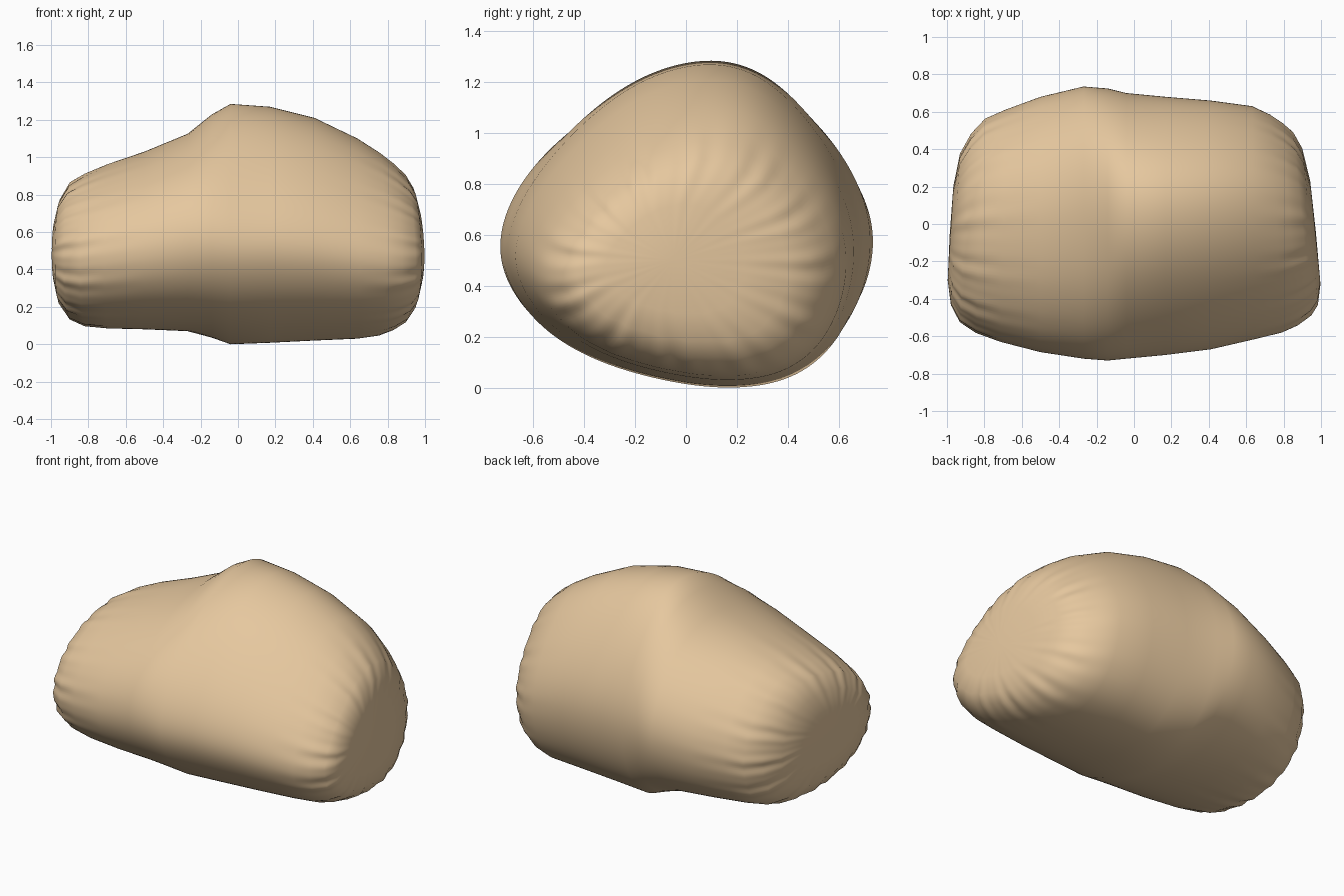
import bpy, bmesh, math
from mathutils import Vector

if "Cube" in bpy.data.objects:
    bpy.data.objects.remove(bpy.data.objects["Cube"])

# Cross-sections (y, z) of the tall right half and the lower left half
TALL = [(-.73, .54), (-.68, .71), (-.56, .89), (-.36, 1.09), (-.14, 1.23), (.11, 1.285),
        (.32, 1.225), (.51, 1.04), (.65, .82), (.715, .60), (.685, .36), (.585, .16),
        (.42, .035), (.20, .0), (-.04, .022), (-.34, .10), (-.56, .225), (-.69, .39)]
LOW = [(-.73, .56), (-.68, .74), (-.54, .91), (-.31, 1.05), (-.05, 1.115), (.18, 1.13),
       (.42, 1.06), (.60, .90), (.70, .74), (.735, .57), (.695, .38), (.585, .21),
       (.40, .11), (.18, .07), (-.06, .075), (-.34, .125), (-.56, .235), (-.69, .39)]
# Rings along x: x, y min, y max, z min, z max, wrinkle depth
RINGS = [(-.978, -.30, .20, .33, .66, .007), (-.953, -.43, .37, .215, .77, .012),
         (-.90, -.52, .475, .137, .86, .012), (-.82, -.58, .56, .098, .91, .005),
         (-.70, -.63, .61, .085, .962, .001), (-.50, -.685, .68, .08, 1.03, 0),
         (-.27, -.72, .735, .07, 1.125, 0), (-.14, -.73, .725, .035, 1.23, 0),
         (-.04, -.72, .70, .0, 1.285, 0), (.17, -.70, .68, .008, 1.27, 0),
         (.41, -.67, .66, .02, 1.21, 0), (.64, -.615, .63, .03, 1.10, 0),
         (.76, -.58, .585, .046, 1.025, .001), (.835, -.54, .54, .073, .965, .005),
         (.90, -.485, .485, .117, .90, .012), (.94, -.43, .40, .18, .83, .012),
         (.965, -.32, .23, .29, .72, .007)]
SUB = 12


def smooth_section(pts):
    """Closed smooth curve (soft B-spline) through the points, scaled to -1..1."""
    out, n = [], len(pts)
    p = [Vector(q) for q in pts]
    for i in range(n):
        a, b, c, d = p[i - 1], p[i], p[(i + 1) % n], p[(i + 2) % n]
        for k in range(SUB):
            t = k / SUB
            out.append((a * (1 - t) ** 3 + b * (3 * t ** 3 - 6 * t * t + 4)
                        + c * (-3 * t ** 3 + 3 * t * t + 3 * t + 1) + d * t ** 3) / 6)
    lo = [min(q[j] for q in out) for j in (0, 1)]
    hi = [max(q[j] for q in out) for j in (0, 1)]
    return [[(2 * q[j] - lo[j] - hi[j]) / (hi[j] - lo[j]) for j in (0, 1)] for q in out]


tall, low = smooth_section(TALL), smooth_section(LOW)
bm = bmesh.new()
loops = []
for x, y0, y1, z0, z1, depth in RINGS:
    blend = min(1, max(0, (x + .27) / .23))
    # End caps lean so that the front is the longer side
    lean = max(0, min(1, (abs(x) - .6) / .3)) * (-.1 if x > 0 else .06)
    ring = []
    for l, t in zip(low, tall):
        u, v = [a + (b - a) * blend for a, b in zip(l, t)]
        ang = math.atan2(v, u)
        s = 1 + depth * (math.cos(21 * ang) + .6 * math.cos(33 * ang + 1))
        y = (y0 + y1) / 2 + u * s * (y1 - y0) / 2
        z = (z0 + z1) / 2 + v * s * (z1 - z0) / 2
        ring.append(bm.verts.new((x + lean * y, y, z)))
    loops.append(ring)

# Skin between rings, then close both ends
n = len(tall)
for a, b in zip(loops, loops[1:]):
    for i in range(n):
        j = (i + 1) % n
        bm.faces.new((a[i], a[j], b[j], b[i]))
for ring, tip in ((loops[0], (-.985, -.05, .5)), (loops[-1], (.973, -.05, .5))):
    c = bm.verts.new(tip)
    for i in range(n):
        bm.faces.new((ring[i], ring[(i + 1) % n], c))
bmesh.ops.recalc_face_normals(bm, faces=bm.faces)
for f in bm.faces:
    f.smooth = True

mesh = bpy.data.meshes.new("lumpy_body")
bm.to_mesh(mesh)
bm.free()
body = bpy.data.objects.new("lumpy_body", mesh)
bpy.context.collection.objects.link(body)
tan = bpy.data.materials.new("warm tan")
tan.diffuse_color = (.79, .575, .345, 1)
tan.use_nodes = True
tan.node_tree.nodes["Principled BSDF"].inputs["Base Color"].default_value = tan.diffuse_color
mesh.materials.append(tan)
